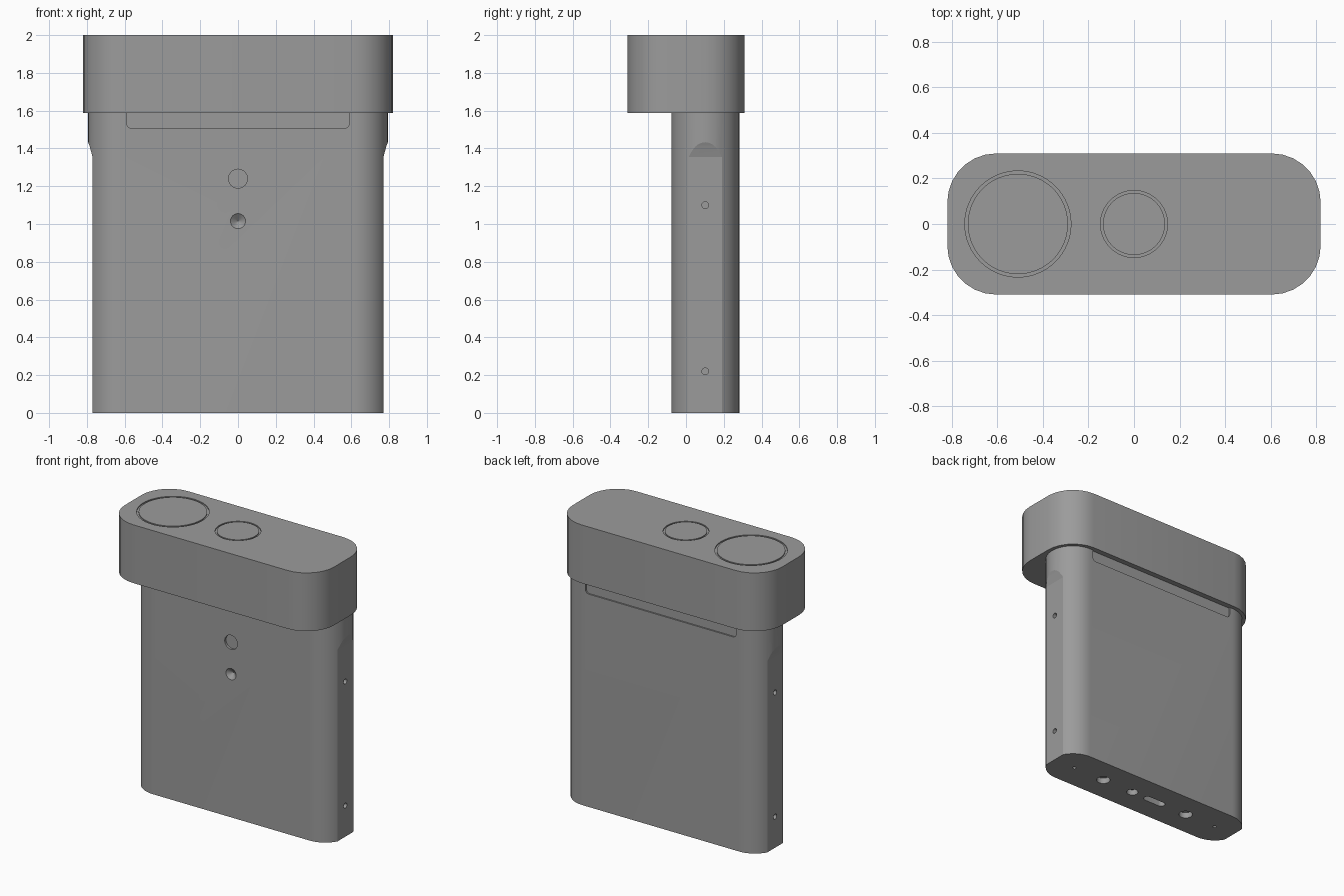
import bpy, bmesh, math

if "Cube" in bpy.data.objects:
    bpy.data.objects.remove(bpy.data.objects["Cube"])

AXES = {
    'xy': lambda a, b, h: (a, b, h),
    'xz': lambda a, b, h: (a, h, b),
    'yz': lambda a, b, h: (h, a, b),
}

# Dark grey casing
casing = bpy.data.materials.new("dark_grey")
casing.diffuse_color = (0.33, 0.33, 0.33, 1)
casing.use_nodes = True
casing.node_tree.nodes["Principled BSDF"].inputs["Base Color"].default_value = casing.diffuse_color


def finish(name, bm):
    bmesh.ops.recalc_face_normals(bm, faces=bm.faces)
    me = bpy.data.meshes.new(name)
    bm.to_mesh(me)
    bm.free()
    me.materials.append(casing)
    ob = bpy.data.objects.new(name, me)
    bpy.context.collection.objects.link(ob)
    return ob


def loft(name, plane, loops):
    """Solid through (outline, height) loops with equal point counts."""
    bm = bmesh.new()
    f = AXES[plane]
    rings = [[bm.verts.new(f(a, b, h)) for a, b in pts] for pts, h in loops]
    n = len(rings[0])
    for lo, hi in zip(rings, rings[1:]):
        for i in range(n):
            j = (i + 1) % n
            bm.faces.new((lo[i], lo[j], hi[j], hi[i]))
    bm.faces.new(rings[0])
    bm.faces.new(rings[-1])
    return finish(name, bm)


def prism(name, plane, pts, lo, hi):
    return loft(name, plane, [(pts, lo), (pts, hi)])


def rounded(cx, cy, hw, hh, r, seg):
    """Rounded rectangle outline."""
    pts = []
    for k, (sx, sy) in enumerate([(1, 1), (-1, 1), (-1, -1), (1, -1)]):
        for i in range(seg + 1):
            t = (k + i / seg) * math.pi / 2
            p = (cx + sx * (hw - r) + r * math.cos(t),
                 cy + sy * (hh - r) + r * math.sin(t))
            if not pts or math.dist(p, pts[-1]) > 1e-5:
                pts.append(p)
    if math.dist(pts[0], pts[-1]) < 1e-5:
        pts.pop()
    return pts


def circle(cx, cy, r, n=32):
    return [(cx + r * math.cos(2 * math.pi * i / n),
             cy + r * math.sin(2 * math.pi * i / n)) for i in range(n)]


def ring(name, cx, cy, r0, r1, z0, z1, n=64):
    """Square-section ring lying flat."""
    bm = bmesh.new()
    loops = [[bm.verts.new((x, y, z)) for x, y in circle(cx, cy, r, n)]
             for r, z in ((r0, z0), (r1, z0), (r1, z1), (r0, z1))]
    for k in range(4):
        a, b = loops[k], loops[(k + 1) % 4]
        for i in range(n):
            j = (i + 1) % n
            bm.faces.new((a[i], a[j], b[j], b[i]))
    return finish(name, bm)


def carve(target, cutters):
    """Subtract each cutter, then discard it."""
    bpy.context.view_layer.objects.active = target
    for c in cutters:
        c.hide_render = True
        m = target.modifiers.new("cut", 'BOOLEAN')
        m.operation = 'DIFFERENCE'
        m.solver = 'EXACT'
        m.object = c
        bpy.ops.object.modifier_apply(modifier=m.name)
        bpy.data.objects.remove(c)


def smooth(ob, degrees):
    bpy.ops.object.select_all(action='DESELECT')
    ob.select_set(True)
    bpy.context.view_layer.objects.active = ob
    bpy.ops.object.shade_smooth_by_angle(angle=math.radians(degrees))


YC = 0.102                      # body centre line, set back from the head
FRONT, BACK = YC - 0.18, YC + 0.18

# Slim body with fully rounded sides
body = prism("body", 'xy', rounded(0, YC, 0.793, 0.18, 0.18, 14), 0, 1.62)
cuts = []

# Flat side facets ending in a scooped ramp, with two screw holes each
for s in (-1, 1):
    facet = [(0.77, -0.1), (0.85, -0.1), (0.85, 1.50), (0.793, 1.433),
             (0.785, 1.41), (0.77, 1.355)]
    cuts.append(prism("side_facet_cutter", 'xz',
                      [(s * x, z) for x, z in facet], -0.2, 0.4))
for s in (-1, 1):
    for z in (0.22, 1.10):
        cuts.append(prism("side_hole_cutter", 'yz', circle(YC, z, 0.018, 20),
                          s * 0.72, s * 0.85))

# Shallow tab recesses under the head, front and back
tab = [(-0.59, 1.60)]
tab += [(-0.565 + 0.025 * math.cos(t), 1.533 + 0.025 * math.sin(t))
        for t in (math.pi * (1 + i / 10) for i in range(6))]
tab += [(-x, z) for x, z in reversed(tab)]
cuts.append(prism("front_tab_cutter", 'xz', tab, FRONT - 0.05, FRONT + 0.01))
cuts.append(prism("back_tab_cutter", 'xz', tab, BACK - 0.01, BACK + 0.05))

# Front round recess and conical countersink
cuts.append(prism("front_recess_cutter", 'xz', circle(0, 1.24, 0.05),
                  FRONT - 0.05, FRONT + 0.015))
cuts.append(loft("front_countersink_cutter", 'xz',
                 [(circle(0, 1.015, 0.04), FRONT - 0.02),
                  (circle(0, 1.015, 0.04), FRONT),
                  (circle(0, 1.015, 0.001), FRONT + 0.03)]))

# Bottom sockets and the elongated port
for x, r in ((0.60, 0.012), (0.35, 0.045), (0.10, 0.038),
             (-0.36, 0.045), (-0.61, 0.012)):
    cuts.append(prism("socket_cutter", 'xy', circle(x, YC, r), -0.05, 0.04))
cuts.append(prism("port_cutter", 'xy',
                  rounded(-0.09, YC, 0.085, 0.026, 0.026, 6), -0.05, 0.04))
carve(body, cuts)
smooth(body, 14)

# Wide head block with two circular grooves on top
head = prism("head", 'xy', rounded(0, 0, 0.82, 0.31, 0.215, 7), 1.587, 2.0)
carve(head, [ring("large_groove_cutter", -0.51, 0, 0.220, 0.233, 1.993, 2.05),
             ring("small_groove_cutter", 0, 0, 0.136, 0.147, 1.993, 2.05)])
smooth(head, 30)
